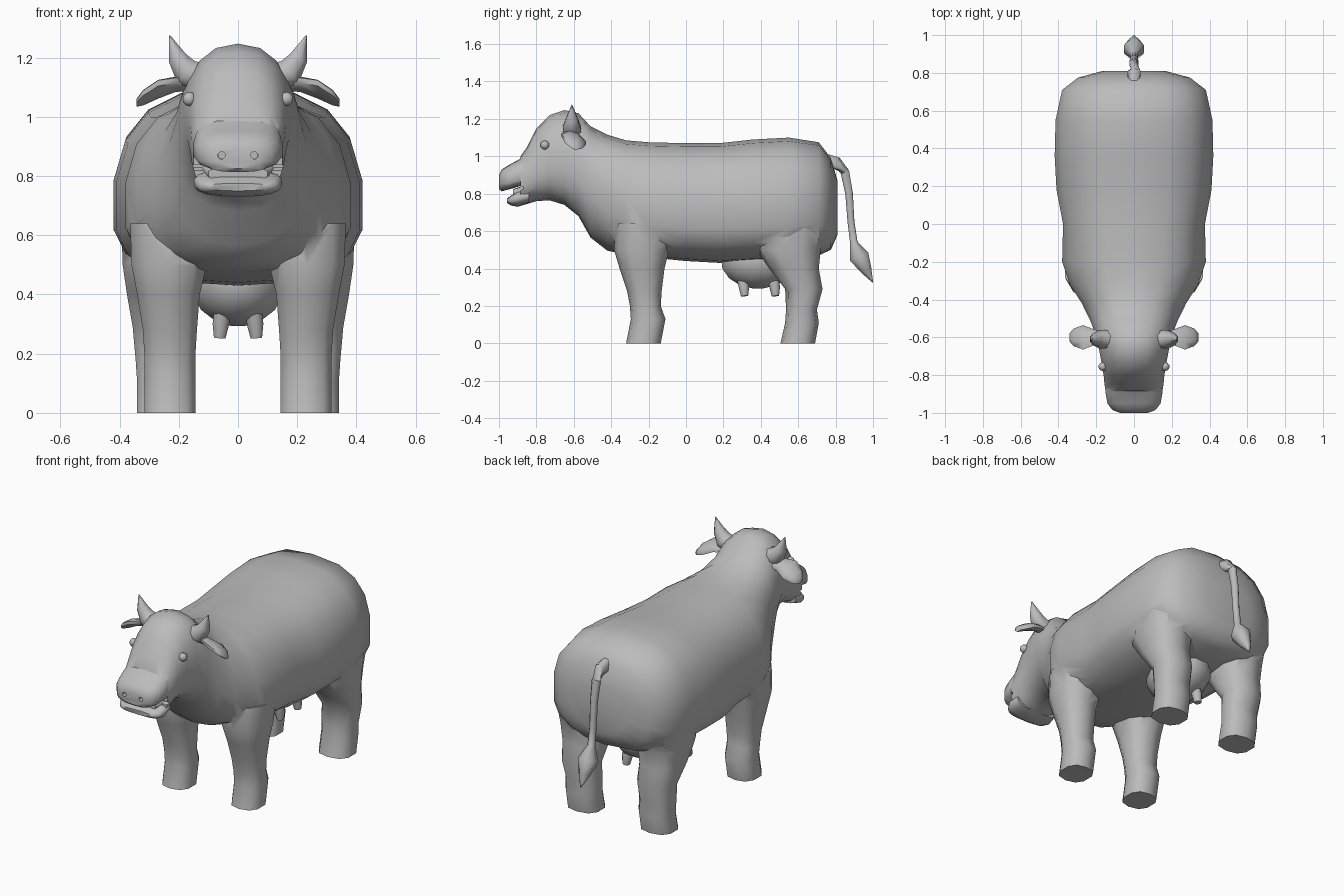
import bpy, bmesh, math
from mathutils import Vector

if "Cube" in bpy.data.objects:
    bpy.data.objects.remove(bpy.data.objects["Cube"])

hide = bpy.data.materials.new("grey_hide")
hide.diffuse_color = (0.5, 0.5, 0.5, 1)
hide.use_nodes = True
hide.node_tree.nodes["Principled BSDF"].inputs["Base Color"].default_value = hide.diffuse_color


def finish(obj, angle=50):
    """Smooth shading that keeps hard edges."""
    bpy.ops.object.select_all(action='DESELECT')
    bpy.context.view_layer.objects.active = obj
    obj.select_set(True)
    bpy.ops.object.shade_smooth_by_angle(angle=math.radians(angle))


def loft(name, rings):
    """Skin a list of equal-length rings and close both ends."""
    bm = bmesh.new()
    rows = [[bm.verts.new(p) for p in r] for r in rings]
    n = len(rows[0])
    for a, b in zip(rows, rows[1:]):
        for i in range(n):
            bm.faces.new((a[i], a[(i + 1) % n], b[(i + 1) % n], b[i]))
    bm.faces.new(rows[0])
    bm.faces.new(rows[-1])
    bmesh.ops.recalc_face_normals(bm, faces=bm.faces)
    mesh = bpy.data.meshes.new(name)
    bm.to_mesh(mesh)
    bm.free()
    mesh.materials.append(hide)
    obj = bpy.data.objects.new(name, mesh)
    bpy.context.collection.objects.link(obj)
    finish(obj)
    return obj


def unit_ring(n, power=2.0):
    """Superellipse outline points."""
    pts = []
    for i in range(n):
        a = 2 * math.pi * (i + 0.5) / n
        c, s = math.cos(a), math.sin(a)
        pts.append((math.copysign(abs(c) ** (2 / power), c),
                    math.copysign(abs(s) ** (2 / power), s)))
    return pts


def cross(y, top, mid, bottom, half, power, n=18):
    """Upright section across the body."""
    return [Vector((half * u, y, mid + v * ((top - mid) if v > 0 else (mid - bottom))))
            for u, v in unit_ring(n, power)]


def slab(z, x0, x1, y0, y1, n=10):
    """Level section through a leg."""
    return [Vector(((x0 + x1) / 2 + u * (x1 - x0) / 2,
                    (y0 + y1) / 2 + v * (y1 - y0) / 2, z)) for u, v in unit_ring(n, 2.5)]


def tube(name, path, n=8):
    """Tapered tube along points (x, y, z, radius)."""
    pts = [Vector(p[:3]) for p in path]
    rings = []
    for i, p in enumerate(pts):
        d = (pts[min(i + 1, len(pts) - 1)] - pts[max(i - 1, 0)]).normalized()
        side = d.cross(Vector((0, 1, 0)) if abs(d.y) < 0.6 else Vector((1, 0, 0))).normalized()
        up = d.cross(side)
        rings.append([p + path[i][3] * (u * side + v * up) for u, v in unit_ring(n)])
    return loft(name, rings)


def combine(target, tool, operation):
    mod = target.modifiers.new("join", 'BOOLEAN')
    mod.operation, mod.solver, mod.object = operation, 'EXACT', tool
    bpy.context.view_layer.objects.active = target
    bpy.ops.object.modifier_apply(modifier=mod.name)
    bpy.data.objects.remove(tool)


# Body, neck and head: y, top, widest height, bottom, half width, squareness
body = loft("body", [cross(*r) for r in [
    (0.81, 0.87, 0.73, 0.58, 0.17, 2.4),
    (0.775, 0.99, 0.73, 0.50, 0.30, 2.5),
    (0.71, 1.075, 0.70, 0.47, 0.385, 2.7),
    (0.55, 1.10, 0.68, 0.45, 0.42, 2.7),
    (0.36, 1.09, 0.68, 0.44, 0.425, 2.6),
    (0.18, 1.07, 0.68, 0.43, 0.415, 2.6),
    (0.0, 1.07, 0.68, 0.44, 0.38, 2.6),
    (-0.2, 1.075, 0.68, 0.46, 0.385, 2.5),
    (-0.32, 1.085, 0.70, 0.475, 0.345, 2.4),
    (-0.42, 1.115, 0.75, 0.495, 0.28, 2.3),
    (-0.51, 1.16, 0.84, 0.565, 0.235, 2.3),
    (-0.575, 1.23, 0.92, 0.68, 0.21, 2.3),
    (-0.65, 1.247, 0.97, 0.74, 0.19, 2.3),
    (-0.73, 1.22, 0.97, 0.765, 0.175, 2.3),
    (-0.80, 1.15, 0.92, 0.76, 0.163, 2.4),
    (-0.85, 1.05, 0.88, 0.745, 0.158, 2.5),
    (-0.885, 1.0, 0.85, 0.735, 0.152, 2.6)]])

# Jaws with an open gap between them
upper = loft("upper_jaw", [cross(*r) for r in [
    (-0.84, 1.03, 0.90, 0.85, 0.145, 2.8),
    (-0.89, 0.985, 0.88, 0.84, 0.153, 3.0),
    (-0.95, 0.952, 0.87, 0.822, 0.142, 3.0),
    (-0.985, 0.93, 0.865, 0.813, 0.115, 2.8),
    (-1.0, 0.90, 0.86, 0.825, 0.075, 2.6)]])
lower = loft("lower_jaw", [cross(*r) for r in [
    (-0.84, 0.83, 0.79, 0.75, 0.14, 2.8),
    (-0.90, 0.815, 0.78, 0.73, 0.15, 2.8),
    (-0.935, 0.79, 0.765, 0.737, 0.13, 2.8),
    (-0.957, 0.775, 0.765, 0.75, 0.10, 2.6)]])
mouth = loft("mouth_cutter", [cross(*r, n=8) for r in [
    (-0.868, 0.838, 0.834, 0.828, 0.3, 4), (-1.05, 0.828, 0.79, 0.72, 0.3, 4)]])
combine(body, mouth, 'DIFFERENCE')
combine(body, upper, 'UNION')
combine(body, lower, 'UNION')

# Legs: height, inner and outer x, front and back y
FRONT = [(0, .14, .32, -.32, -.135), (.13, .14, .32, -.295, -.11), (.2, .14, .32, -.30, -.135),
         (.28, .135, .325, -.315, -.13), (.40, .125, .345, -.355, -.115),
         (.50, .10, .365, -.385, -.09), (.64, .08, .37, -.38, -.06)]
HIND = [(0, .14, .345, .505, .69), (.11, .14, .345, .53, .71), (.18, .14, .35, .535, .70),
        (.29, .14, .36, .53, .73), (.40, .13, .38, .445, .71),
        (.50, .12, .395, .375, .72), (.64, .10, .40, .36, .76)]
for table in (FRONT, HIND):
    for s in (1, -1):
        leg = loft("leg", [slab(z, s * a, s * b, c, d) for z, a, b, c, d in table])
        combine(body, leg, 'UNION')

# Nostril holes
for s in (1, -1):
    combine(body, tube("nostril_cutter", [(s * .055, -1.05, .87, .014), (s * .055, -.965, .87, .012)]),
            'DIFFERENCE')
finish(body, 55)

# Tooth pad in the mouth
loft("teeth", [cross(-.86, .845, .82, .79, .125, 4), cross(-.925, .825, .81, .785, .10, 4)])

# Udder
loft("udder", [[Vector((.165 * math.sin(a) * u, .385 + .205 * math.sin(a) * v, .44 - .148 * math.cos(a)))
                for u, v in unit_ring(12)] for a in (0.15, 0.5, 0.9, 1.3, 1.7, 2.1)])

for s, side in ((1, "right"), (-1, "left")):
    for y, pos in ((.31, "front"), (.475, "back")):
        tube(f"teat_{pos}_{side}", [(s * .052, y - .01, .35, .03), (s * .058, y, .30, .03),
                                    (s * .062, y + .003, .253, .021)])
    tube(f"horn_{side}", [(s * .12, -.61, 1.135, .05), (s * .175, -.61, 1.15, .052),
                          (s * .205, -.61, 1.20, .034), (s * .231, -.61, 1.275, .002)])
    # Ears: flat leaves drooping outward, tilted down at the back
    loft(f"ear_{side}", [[Vector((s * x, -.60 + w * u, z + t * v - .32 * w * u)) for u, v in unit_ring(8)]
                         for x, z, w, t in [(.15, 1.11, .03, .02), (.21, 1.11, .045, .022),
                                            (.27, 1.093, .07, .025), (.32, 1.065, .05, .022),
                                            (.342, 1.048, .022, .012)]])
    bpy.ops.mesh.primitive_uv_sphere_add(segments=10, ring_count=6, radius=.024,
                                         location=(s * .164, -.755, 1.06))
    eye = bpy.context.object
    eye.name = f"eye_{side}"
    eye.data.materials.append(hide)
    finish(eye)

# Tail with a pointed tuft
tube("tail", [(0, .75, .985, .03), (0, .80, .965, .038), (0, .85, .915, .026), (0, .872, .80, .022),
              (0, .882, .65, .02), (0, .897, .54, .022), (0, .925, .465, .058),
              (0, .962, .395, .034), (0, .999, .325, .002)])
